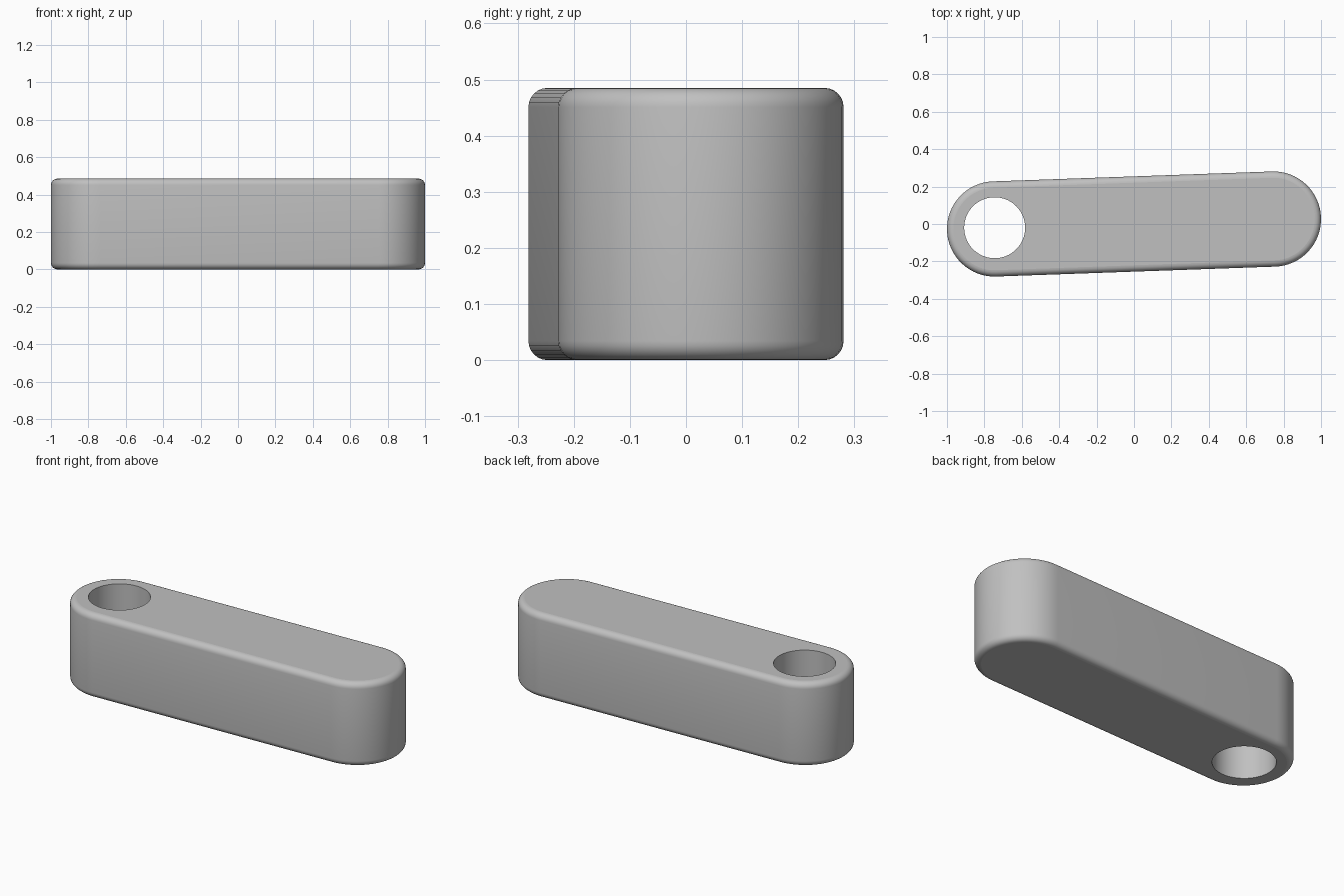
import bpy, bmesh, math

default = bpy.data.objects.get("Cube")
if default:
    bpy.data.objects.remove(default, do_unlink=True)

HEIGHT, RADIUS, FILLET = 0.485, 0.2545, 0.034
END_X, END_Y = 0.7455, 0.0265          # centre of the left end, mirrored for the right
HOLE_X, HOLE_Y, HOLE_R = -0.745, -0.02, 0.163
ARC, STEPS = 32, 6
TILT = math.atan2(END_Y, END_X)


def outline(r):
    """Capsule outline as two half circles round the end centres."""
    points = []
    for side in (1, -1):
        start = TILT - side * math.pi / 2
        for i in range(ARC + 1):
            a = start + math.pi * i / ARC
            points.append((side * END_X + r * math.cos(a), side * END_Y + r * math.sin(a)))
    return points


def circle(r, n=64):
    return [(HOLE_X + r * math.cos(math.tau * i / n), HOLE_Y + r * math.sin(math.tau * i / n))
            for i in range(n)]


def add_ring(bm, points, z):
    return [bm.verts.new((x, y, z)) for x, y in points]


def skin(bm, low, high):
    n = len(low)
    for i in range(n):
        j = (i + 1) % n
        bm.faces.new((low[i], low[j], high[j], high[i])).smooth = True


def ring_edges(bm, ring):
    return [bm.edges.get((ring[i - 1], ring[i])) for i in range(len(ring))]


# Rounded wall profile: (inset, height) from bottom to top
quarter = [math.pi / 2 * i / STEPS for i in range(STEPS + 1)]
lower = [(FILLET * (1 - math.sin(a)), FILLET * (1 - math.cos(a))) for a in quarter]
profile = lower + [(inset, HEIGHT - z) for inset, z in reversed(lower)]

bm = bmesh.new()
# Outer wall with rounded rims
outer = [add_ring(bm, outline(RADIUS - inset), z) for inset, z in profile]
for low, high in zip(outer, outer[1:]):
    skin(bm, low, high)

# Straight through hole
hole = [add_ring(bm, circle(HOLE_R), z) for z in (0, HEIGHT)]
skin(bm, hole[1], hole[0])

# Flat caps between the rim and the hole
for rim, bore in ((outer[0], hole[0]), (outer[-1], hole[1])):
    bmesh.ops.triangle_fill(bm, use_beauty=True, use_dissolve=False,
                            edges=ring_edges(bm, rim) + ring_edges(bm, bore))
bmesh.ops.recalc_face_normals(bm, faces=bm.faces[:])
for face in bm.faces:
    face.smooth = abs(face.normal.z) < 0.999

mesh = bpy.data.meshes.new("link_arm")
bm.to_mesh(mesh)
bm.free()
arm = bpy.data.objects.new("link_arm", mesh)
bpy.context.collection.objects.link(arm)

# Plain grey finish
grey = bpy.data.materials.new("plain_grey")
grey.use_nodes = True
colour = (0.53, 0.53, 0.53, 1)
grey.diffuse_color = colour
grey.node_tree.nodes["Principled BSDF"].inputs["Base Color"].default_value = colour
mesh.materials.append(grey)
